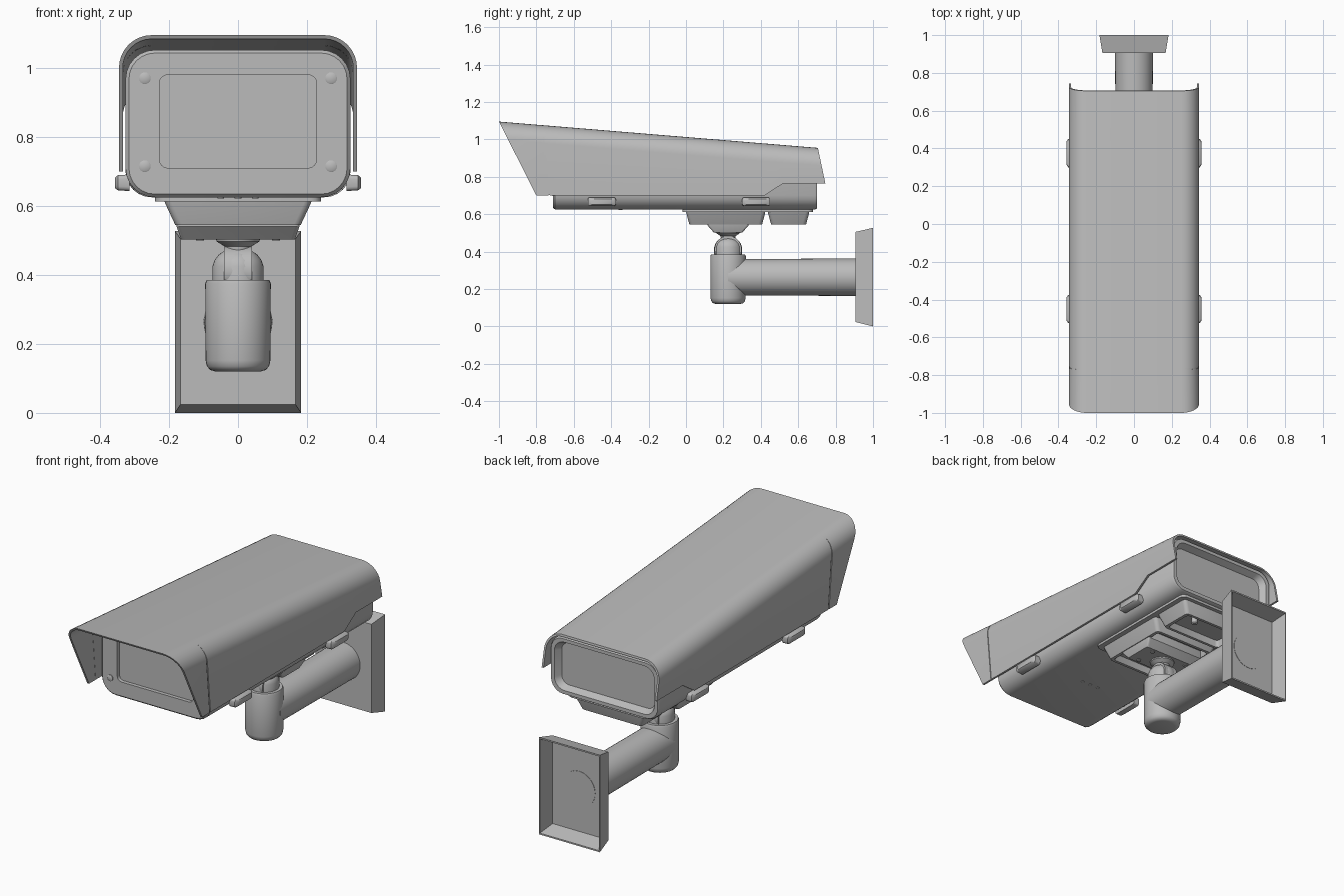
import bpy, bmesh, math
from mathutils import Vector

if "Cube" in bpy.data.objects:
    bpy.data.objects.remove(bpy.data.objects["Cube"])

grey = bpy.data.materials.new("light grey")
grey.diffuse_color = (0.5, 0.5, 0.5, 1)
grey.use_nodes = True
grey.node_tree.nodes["Principled BSDF"].inputs["Base Color"].default_value = grey.diffuse_color


def loft(name, rings, angle=35):
    """Skin a list of equal closed rings and cap both ends."""
    bm = bmesh.new()
    rows = [[bm.verts.new(p) for p in ring] for ring in rings]
    n = len(rows[0])
    for a, b in zip(rows, rows[1:]):
        for i in range(n):
            j = (i + 1) % n
            bm.faces.new((a[i], a[j], b[j], b[i]))
    bm.faces.new(rows[0])
    bm.faces.new(rows[-1])
    bmesh.ops.recalc_face_normals(bm, faces=bm.faces)
    mesh = bpy.data.meshes.new(name)
    bm.to_mesh(mesh)
    bm.free()
    mesh.materials.append(grey)
    ob = bpy.data.objects.new(name, mesh)
    bpy.context.collection.objects.link(ob)
    bpy.ops.object.select_all(action='DESELECT')
    ob.select_set(True)
    bpy.context.view_layer.objects.active = ob
    bpy.ops.object.shade_smooth_by_angle(angle=math.radians(angle))
    return ob


def rounded(a0, a1, b0, b1, r, steps=6):
    """Rounded rectangle as 2D points."""
    pts = []
    for k, (a, b) in enumerate([(a1 - r, b1 - r), (a0 + r, b1 - r),
                                (a0 + r, b0 + r), (a1 - r, b0 + r)]):
        for s in range(steps + 1):
            t = math.pi / 2 * (k + s / steps)
            pts.append((a + r * math.cos(t), b + r * math.sin(t)))
    return pts


def front_ring(hw, z0, z1, r, y):
    return [(x, y, z) for x, z in rounded(-hw, hw, z0, z1, r)]


def flat_ring(hw, y0, y1, r, z):
    return [(x, y, z) for x, y in rounded(-hw, hw, y0, y1, r, 3)]


def lathe(name, profile, centre, axis='z', n=40):
    """Turned part from (radius, position along the axis) pairs."""
    cx, cy, cz = centre
    rings = []
    for r, h in profile:
        ring = []
        for i in range(n):
            t = 2 * math.pi * i / n
            u, v = r * math.cos(t), r * math.sin(t)
            ring.append({'z': (cx + u, cy + v, h), 'y': (cx + u, h, cz + v),
                         'x': (h, cy + u, cz + v)}[axis])
        rings.append(ring)
    return loft(name, rings)


def roof(y):
    return 1.095 - 0.0824 * (y + 1)


def shell_ring(top_y, bot_y, bot_z, hw=0.345, r=0.095, t=0.011):
    """Thin upside-down U section lying in a slanted plane."""
    top = Vector((0, top_y, roof(top_y)))
    bot = Vector((0, bot_y, bot_z))
    height = top.z - bot.z

    def arch(inset):
        w, rr = hw - inset, r - inset
        half = [(w, height)]
        for s in range(9):
            a = math.pi / 2 * s / 8
            half.append((w - rr + rr * math.cos(a), inset + rr - rr * math.sin(a)))
        return half + [(-x, d) for x, d in reversed(half)]

    out = []
    for x, d in arch(0) + arch(t)[::-1]:
        p = top.lerp(bot, d / height)
        out.append((x, p.y, p.z))
    return out


# Sun hood and front visor, with a narrow seam between them
loft("visor", [shell_ring(-1.0, -0.80, 0.70), shell_ring(-0.771, -0.735, 0.70)])
loft("seam_strip", [shell_ring(-0.78, -0.745, 0.702, 0.341, 0.091, 0.008),
                    shell_ring(-0.75, -0.715, 0.702, 0.341, 0.091, 0.008)])
loft("hood", [shell_ring(-0.764, -0.728, 0.70), shell_ring(0.40, 0.42, 0.70),
              shell_ring(0.49, 0.52, 0.765), shell_ring(0.705, 0.745, 0.765)])

# Housing with recessed window in front and recessed panel behind
loft("housing", [
    front_ring(0.228, 0.71, 0.98, 0.025, -0.69),
    front_ring(0.228, 0.71, 0.98, 0.025, -0.71),
    front_ring(0.316, 0.634, 1.043, 0.075, -0.71),
    front_ring(0.326, 0.625, 1.052, 0.085, -0.70),
    front_ring(0.326, 0.625, 0.936, 0.075, 0.69),
    front_ring(0.320, 0.631, 0.930, 0.07, 0.70),
    front_ring(0.300, 0.650, 0.912, 0.06, 0.70),
    front_ring(0.280, 0.668, 0.895, 0.045, 0.665)])

# Bezel screws
for sx in (-1, 1):
    for z in (0.97, 0.715):
        lathe("bezel_screw", [(0.017, -0.70), (0.017, -0.714), (0.014, -0.716)],
              (0.27 * sx, 0, z), 'y', 16)

# Side latches
for sx in (-1, 1):
    for y in (-0.45, 0.375):
        rings = []
        for x, ly, lz in ((0.315, 0.075, 0.024), (0.348, 0.075, 0.022), (0.357, 0.062, 0.015)):
            rings.append([(sx * x, a, b) for a, b in
                          rounded(y - ly, y + ly, 0.667 - lz, 0.667 + lz, 0.012, 3)])
        loft("latch", rings)

# Underside mounting flange, two hollow trays and joint plate
loft("mount_flange", [flat_ring(0.24, -0.02, 0.68, 0.03, 0.63),
                      flat_ring(0.24, -0.02, 0.68, 0.03, 0.612)])
for name, y0, y1 in (("front_tray", 0.0, 0.425), ("rear_tray", 0.437, 0.66)):
    loft(name, [flat_ring(0.215, y0, y1, 0.02, 0.62),
                flat_ring(0.210, y0 + 0.002, y1 - 0.002, 0.02, 0.605),
                flat_ring(0.182, y0 + 0.018, y1 - 0.018, 0.02, 0.545),
                flat_ring(0.165, y0 + 0.033, y1 - 0.033, 0.015, 0.545),
                flat_ring(0.165, y0 + 0.033, y1 - 0.033, 0.015, 0.585)])
loft("joint_plate", [flat_ring(0.178, 0.115, 0.335, 0.012, 0.60),
                     flat_ring(0.178, 0.115, 0.335, 0.012, 0.54),
                     flat_ring(0.165, 0.148, 0.302, 0.012, 0.503)])
for sx in (-1, 1):
    for y in (0.17, 0.28):
        lathe("plate_screw", [(0.012, 0.52), (0.012, 0.499)], (0.11 * sx, y, 0), 'z', 12)
lathe("cable_post", [(0.016, 0.60), (0.016, 0.55), (0.01, 0.545)], (0.08, 0.58, 0), 'z', 16)
for x in (-0.05, 0, 0.05):
    lathe("drain_plug", [(0.010, 0.63), (0.010, 0.622)], (x, -0.35, 0), 'z', 12)

# Swivel joint
C = (0, 0.225, 0)
lathe("neck", [(0.065, 0.51), (0.062, 0.497), (0.04, 0.483), (0.036, 0.45)], C)
lathe("swivel_collar", [(0.074, 0.37), (0.074, 0.425), (0.068, 0.443),
                        (0.055, 0.460), (0.035, 0.472)], C)
lathe("swivel_tongue", [(0.034, -0.04), (0.072, -0.04), (0.072, 0.04), (0.034, 0.04)],
      (0, 0.225, 0.412), 'x')

# Upright post and horizontal arm
lathe("post", [(0.065, 0.12), (0.08, 0.124), (0.09, 0.135), (0.094, 0.152),
               (0.095, 0.375), (0.091, 0.385)], C)
lathe("arm", [(0.097, 0.225), (0.100, 0.91)], (0, 0, 0.263), 'y')

# Hollow wall plate, open at the back
def plate_ring(hw, z0, z1, y):
    return [(-hw, y, z0), (hw, y, z0), (hw, y, z1), (-hw, y, z1)]


loft("wall_plate", [plate_ring(0.167, 0.024, 0.505, 0.905), plate_ring(0.183, 0, 0.527, 1.0),
                    plate_ring(0.177, 0.008, 0.519, 1.0), plate_ring(0.160, 0.032, 0.497, 0.915)])
lathe("arm_end_ring", [(0.096, 0.91), (0.096, 0.917)], (0, 0, 0.263), 'y')
